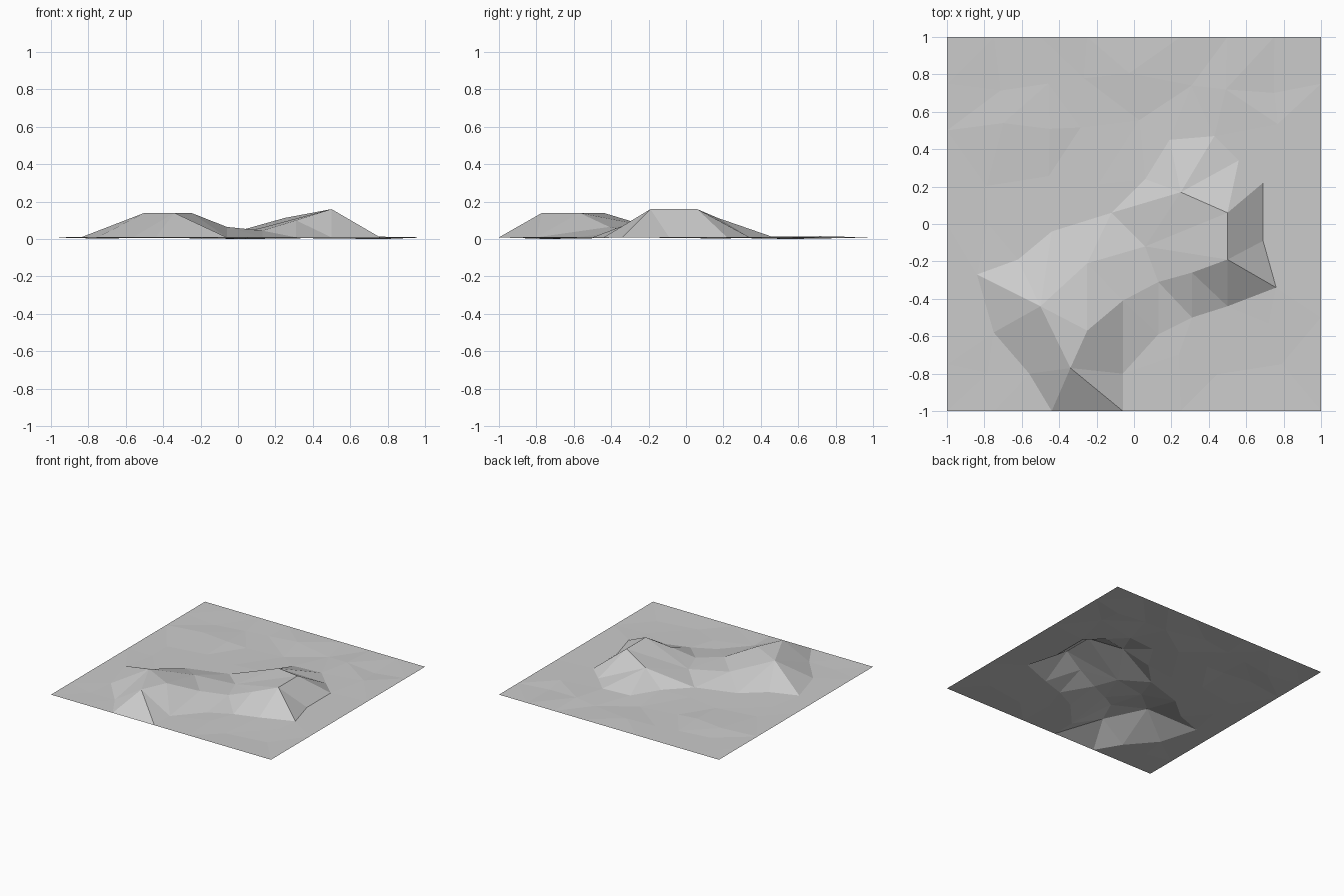
import bpy
import bmesh
import random
from mathutils import Vector
from mathutils.geometry import delaunay_2d_cdt, intersect_point_line

cube = bpy.data.objects.get("Cube")
if cube:
    bpy.data.objects.remove(cube)

random.seed(4)
GROUND = 0.009

# Raised points of the two hills and the saddle between them
raised = {
    "west_top": (-0.50, -0.44, 0.14),
    "south_top": (-0.34, -0.77, 0.14),
    "middle_top": (-0.25, -0.57, 0.14),
    "shoulder": (-0.25, -0.21, 0.07),
    "spur": (-0.06, -0.41, 0.065),
    "saddle": (0.06, -0.12, 0.043),
    "dip": (0.13, -0.31, 0.045),
    "east_spur": (0.31, -0.26, 0.10),
    "east_front": (0.50, -0.19, 0.16),
    "east_back": (0.50, 0.06, 0.16),
    "north_spur": (0.25, 0.17, 0.113),
}

# Points where the slopes meet the ground, clockwise around both hills
feet = {
    "tip": (-0.84, -0.27), "bank": (-0.62, -0.19), "notch": (-0.44, -0.04),
    "inlet": (-0.12, 0.06), "curve": (0.06, 0.24), "north_a": (0.19, 0.45),
    "north_b": (0.43, 0.47), "north_c": (0.56, 0.34), "east_a": (0.69, 0.22),
    "east_b": (0.69, -0.09), "east_c": (0.76, -0.34), "south_a": (0.50, -0.44),
    "south_b": (0.31, -0.50), "south_c": (0.13, -0.59), "south_d": (-0.06, -0.80),
    "edge_a": (-0.06, -1.0), "edge_b": (-0.44, -1.0), "west_a": (-0.56, -0.80),
    "west_b": (-0.75, -0.58),
}

# Creases that the facets must follow
creases = [
    list(feet) + ["tip"],
    "tip west_top south_top middle_top spur saddle north_spur east_back east_front east_c".split(),
    "bank west_top notch shoulder west_top middle_top shoulder spur dip saddle shoulder".split(),
    "inlet saddle east_back".split(),
    "inlet shoulder".split(),
    "saddle east_front east_spur saddle".split(),
    "dip east_spur south_b dip south_c spur south_d middle_top".split(),
    "east_spur south_a east_front east_b east_back east_a".split(),
    "inlet north_spur curve".split(),
    "north_a north_spur north_b".split(),
    "east_back north_c north_spur".split(),
    "west_b west_top west_a south_top edge_b".split(),
    "edge_a south_top south_d".split(),
]

names = list(raised) + list(feet)
points = [Vector(p) for p in raised.values()]
points += [Vector((x, y, GROUND)) for x, y in feet.values()]
edges = [(names.index(a), names.index(b))
         for chain in creases for a, b in zip(chain, chain[1:])]


def near_crease(p, gap):
    """True when p lies within the gap of any crease."""
    for a, b in edges:
        start, end = points[a].xy, points[b].xy
        t = intersect_point_line(p, start, end)[1]
        if (p - start.lerp(end, min(max(t, 0), 1))).length < gap:
            return True
    return False


# Gently uneven ground on a jittered grid with a straight border
STEPS = 8
plain = []
for i in range(STEPS + 1):
    for j in range(STEPS + 1):
        p = Vector((i, j)) * 2 / STEPS - Vector((1, 1))
        border = i in (0, STEPS) or j in (0, STEPS)
        height = GROUND
        if not border:
            p += Vector((random.uniform(-1, 1), random.uniform(-1, 1))) * 0.06
            height = random.uniform(0, 0.017)
        if not near_crease(p, 0.04 if border else 0.13):
            plain.append(Vector((p.x, p.y, height)))
points += plain

# Triangulate the sheet and lift each point to its height
flat, _, tris, sources, _, _ = delaunay_2d_cdt(
    [p.xy for p in points], edges, [], 0, 1e-5)
bm = bmesh.new()
verts = []
for co, source in zip(flat, sources):
    z = points[source[0]].z if source else GROUND
    verts.append(bm.verts.new((co.x, co.y, z)))
for tri in tris:
    face = bm.faces.new([verts[i] for i in tri])
    face.normal_update()
    if face.normal.z < 0:
        face.normal_flip()
    face.smooth = False

mesh = bpy.data.meshes.new("terrain")
bm.to_mesh(mesh)
bm.free()

# Plain stone grey
stone = bpy.data.materials.new("light_grey")
stone.use_nodes = True
colour = (0.6, 0.6, 0.6, 1)
stone.diffuse_color = colour
stone.node_tree.nodes["Principled BSDF"].inputs["Base Color"].default_value = colour
mesh.materials.append(stone)

terrain = bpy.data.objects.new("terrain", mesh)
bpy.context.collection.objects.link(terrain)
